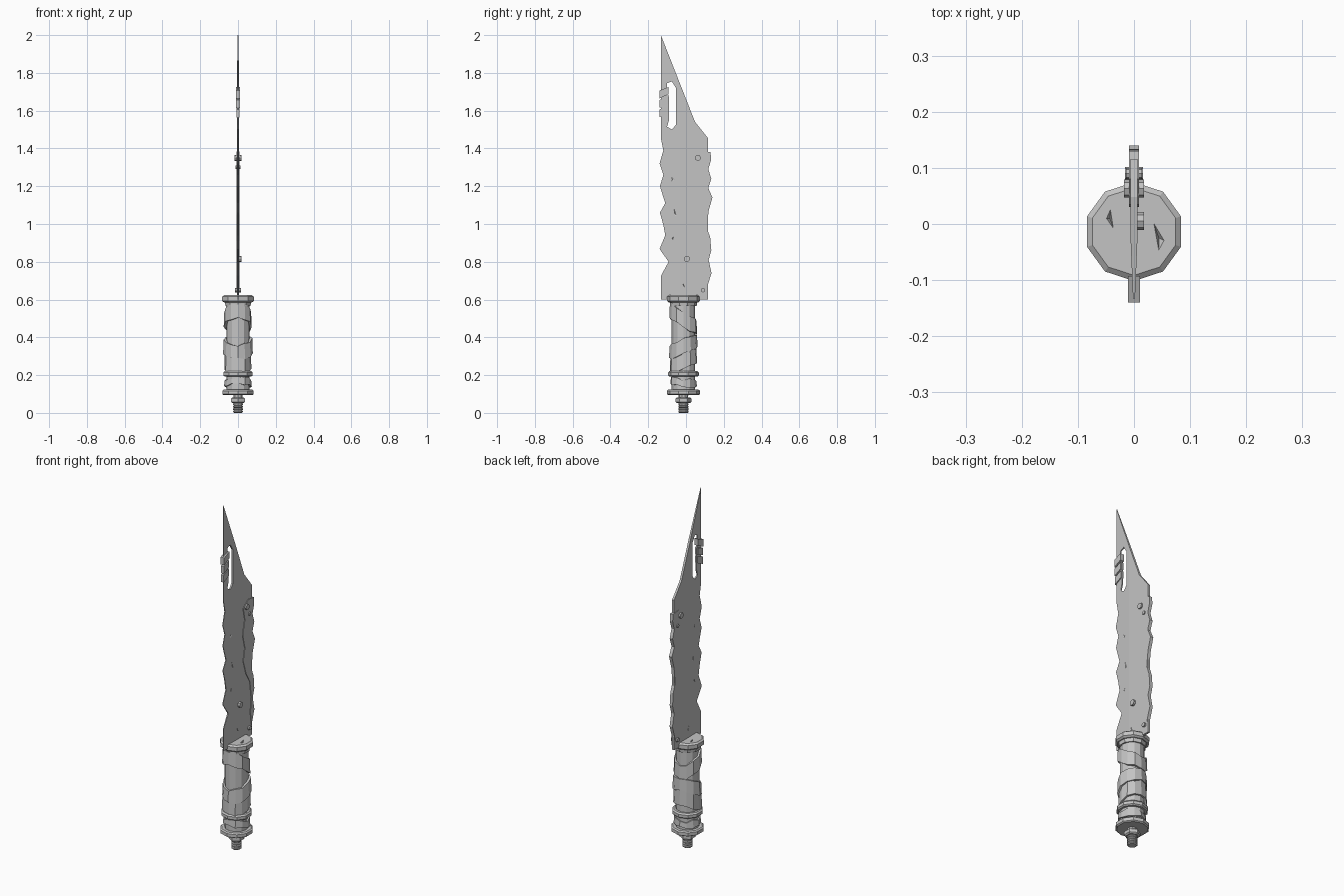
import bpy, bmesh, math, random
from mathutils import Matrix, Vector

random.seed(4)
if "Cube" in bpy.data.objects:
    bpy.data.objects.remove(bpy.data.objects["Cube"])

GREY = (0.55, 0.55, 0.55, 1)
metal = bpy.data.materials.new("worn grey")
metal.use_nodes = True
metal.diffuse_color = GREY
metal.node_tree.nodes["Principled BSDF"].inputs["Base Color"].default_value = GREY
AXIS_Y = -0.0135  # handle axis


def finish(name, bm):
    bmesh.ops.recalc_face_normals(bm, faces=bm.faces[:])
    me = bpy.data.meshes.new(name)
    bm.to_mesh(me)
    bm.free()
    me.materials.append(metal)
    ob = bpy.data.objects.new(name, me)
    bpy.context.collection.objects.link(ob)
    return ob


def slab(outline, half):
    """Extrude a (y, z) outline through x from -half to half."""
    bm = bmesh.new()
    face = bm.faces.new([bm.verts.new((-half, y, z)) for y, z in outline])
    new = bmesh.ops.extrude_face_region(bm, geom=[face])["geom"]
    verts = [g for g in new if isinstance(g, bmesh.types.BMVert)]
    bmesh.ops.translate(bm, verts=verts, vec=(2 * half, 0, 0))
    return bm


def lathe(name, profile, sides=10):
    """Faceted turned part from (radius, z) points, closed at both ends."""
    bm = bmesh.new()
    rings = []
    for r, z in profile:
        angles = [math.pi / 2 + math.tau * i / sides for i in range(sides)]
        rings.append([bm.verts.new((r * math.cos(a), AXIS_Y + r * math.sin(a), z)) for a in angles])
    for low, up in zip(rings, rings[1:]):
        for i in range(sides):
            j = (i + 1) % sides
            bm.faces.new((low[i], low[j], up[j], up[i]))
    bm.faces.new(rings[0])
    bm.faces.new(rings[-1])
    return finish(name, bm)


def wrap(name, low, high, tilt, phase, radius, sides=12):
    """Ragged cloth band, slanted around the grip."""
    bm = bmesh.new()
    rows = []
    for i in range(sides):
        a = math.tau * i / sides
        dz = tilt * math.cos(a - phase)
        r = radius + random.uniform(-0.003, 0.003)
        z0 = low + dz + random.uniform(-0.008, 0.008)
        z1 = high + dz + random.uniform(-0.008, 0.008)
        rows.append([bm.verts.new((q * math.cos(a), AXIS_Y + q * math.sin(a), z))
                     for q, z in ((r, z0), (r - 0.003, z1), (0.055, z1), (0.055, z0))])
    for i in range(sides):
        a, b = rows[i], rows[(i + 1) % sides]
        for k in range(4):
            m = (k + 1) % 4
            bm.faces.new((a[k], b[k], b[m], a[m]))
    return finish(name, bm)


def bolt(name, y, z, x0, x1, radius):
    bm = bmesh.new()
    mat = Matrix.Translation(((x0 + x1) / 2, y, z)) @ Matrix.Rotation(math.pi / 2, 4, "Y")
    bmesh.ops.create_cone(bm, cap_ends=True, segments=8, radius1=radius, radius2=radius,
                          depth=x1 - x0, matrix=mat)
    return finish(name, bm)


def dent(tri, top, depth):
    """Triangular pyramid cutter, base at points tri, tip sunk by depth."""
    bm = bmesh.new()
    pts = [Vector(p) for p in tri]
    mid = sum(pts, Vector()) / 3
    base = [bm.verts.new(p + top) for p in pts]
    tip = bm.verts.new(mid + depth)
    bm.faces.new(base)
    for i in range(3):
        bm.faces.new((base[i], base[(i + 1) % 3], tip))
    return finish("dent_cutter", bm)


def cut(ob, cutters):
    for c in cutters:
        c.hide_render = True
        mod = ob.modifiers.new("cut", "BOOLEAN")
        mod.operation = "DIFFERENCE"
        mod.solver = "EXACT"
        mod.object = c
        bpy.context.view_layer.objects.active = ob
        bpy.ops.object.modifier_apply(modifier=mod.name)
        bpy.data.objects.remove(c)


# Blade: chipped cutting edge on -y, clipped tip, thinned towards the edge
blade_outline = [
    (0.116, 0.60), (0.116, 1.455), (0.048, 1.54), (-0.133, 2.0), (-0.133, 1.455),
    (-0.12, 1.39), (-0.14, 1.32), (-0.12, 1.26), (-0.138, 1.2), (-0.11, 1.11),
    (-0.138, 1.06), (-0.12, 0.995), (-0.11, 0.94), (-0.14, 0.868), (-0.092, 0.80),
    (-0.133, 0.725), (-0.133, 0.60)]
bm = slab(blade_outline, 0.006)
bmesh.ops.bisect_plane(bm, geom=bm.verts[:] + bm.edges[:] + bm.faces[:],
                       plane_co=(0, -0.03, 0), plane_no=(0, 1, 0))
for v in bm.verts:
    if v.co.y < -0.03:
        v.co.x *= 1 - 0.75 * (-0.03 - v.co.y) / 0.11
blade = finish("blade", bm)

# Slot through the tip and gouges on both cheeks
slot = slab([(-0.075, 1.755), (-0.053, 1.72), (-0.053, 1.525), (-0.075, 1.50), (-0.1, 1.515),
             (-0.09, 1.55), (-0.09, 1.67), (-0.1, 1.70), (-0.1, 1.745)], 0.05)
cutters = [finish("slot_cutter", slot)]
gouges = [((-0.085, 1.27), (-0.045, 1.235), (-0.085, 1.205)),
          ((-0.07, 1.11), (-0.045, 1.03), (-0.058, 1.03)),
          ((-0.085, 0.91), (-0.06, 0.95), (-0.068, 0.905)),
          ((-0.02, 0.70), (-0.005, 0.66), (-0.012, 0.66))]
for side in (1, -1):
    for g in gouges:
        cutters.append(dent([(0, y, z) for y, z in g], Vector((side * 0.008, 0, 0)),
                            Vector((side * 0.0015, 0, 0))))
cut(blade, cutters)

# Scrap plate folded over the back edge
finish("spine_plate", slab([
    (0.08, 1.385), (0.13, 1.38), (0.133, 1.34), (0.118, 1.29), (0.134, 1.24), (0.118, 1.19),
    (0.14, 1.14), (0.12, 1.07), (0.11, 0.98), (0.128, 0.93), (0.134, 0.86), (0.12, 0.81),
    (0.135, 0.74), (0.11, 0.66), (0.1, 0.73), (0.107, 0.82), (0.095, 0.91), (0.06, 0.97),
    (0.035, 1.05), (0.05, 1.12), (0.03, 1.2), (0.05, 1.28), (0.035, 1.35)], 0.009))

# Bolts and rivets
bolt("upper_bolt", 0.063, 1.35, -0.018, 0.018, 0.016)
bolt("upper_rivet", 0.09, 1.30, -0.014, 0.014, 0.010)
bolt("lower_bolt", 0.005, 0.815, 0, 0.018, 0.016)
bolt("lower_rivet", 0.09, 0.65, -0.016, 0.016, 0.012)

# Binding around the narrow strip beside the slot
for i in range(3):
    z = 1.595 + 0.05 * i
    finish(f"tip_binding_{i + 1}", slab([
        (-0.14, z - 0.03), (-0.093, z - 0.008), (-0.093, z + 0.03), (-0.14, z + 0.012)],
        0.008 + 0.0015 * i))

# Guard with two gouges in its top
guard = lathe("guard", [(0.078, 0.585), (0.088, 0.593), (0.088, 0.615), (0.078, 0.623)])
marks = [((-0.05, 0.01), (-0.042, 0.028), (-0.036, -0.01)),
         ((0.034, 0.005), (0.055, -0.03), (0.044, -0.05))]
cut(guard, [dent([(x, y, 0.623) for x, y in m], Vector((0, 0, 0.002)), Vector((0, 0, -0.012)))
            for m in marks])

# Grip, collar, pommel and threaded tang end
lathe("grip", [(0.062, 0.11), (0.062, 0.59)], 12)
lathe("grip_top_ring", [(0.07, 0.565), (0.073, 0.59)])
lathe("collar", [(0.074, 0.192), (0.081, 0.198), (0.081, 0.214), (0.074, 0.222)])
lathe("pommel_plate", [(0.080, 0.094), (0.087, 0.099), (0.087, 0.117), (0.080, 0.123)])
lathe("pommel_nut", [(0.034, 0.052), (0.042, 0.058), (0.042, 0.076), (0.034, 0.082)], 6)
threads = [(0.022, 0.0)]
for i in range(4):
    threads += [(0.027, 0.004 + 0.013 * i), (0.027, 0.010 + 0.013 * i), (0.023, 0.014 + 0.013 * i)]
lathe("threaded_rod", threads + [(0.026, 0.1)])

# Cloth wraps
BACK, FRONT = math.pi / 2, -math.pi / 2
wrap("upper_wrap", 0.46, 0.535, 0.045, FRONT, 0.074)
wrap("middle_wrap", 0.315, 0.39, 0.03, BACK, 0.076)
wrap("lower_wrap", 0.235, 0.325, 0.02, BACK, 0.073)
wrap("pommel_wrap", 0.142, 0.178, 0.008, FRONT, 0.072)
